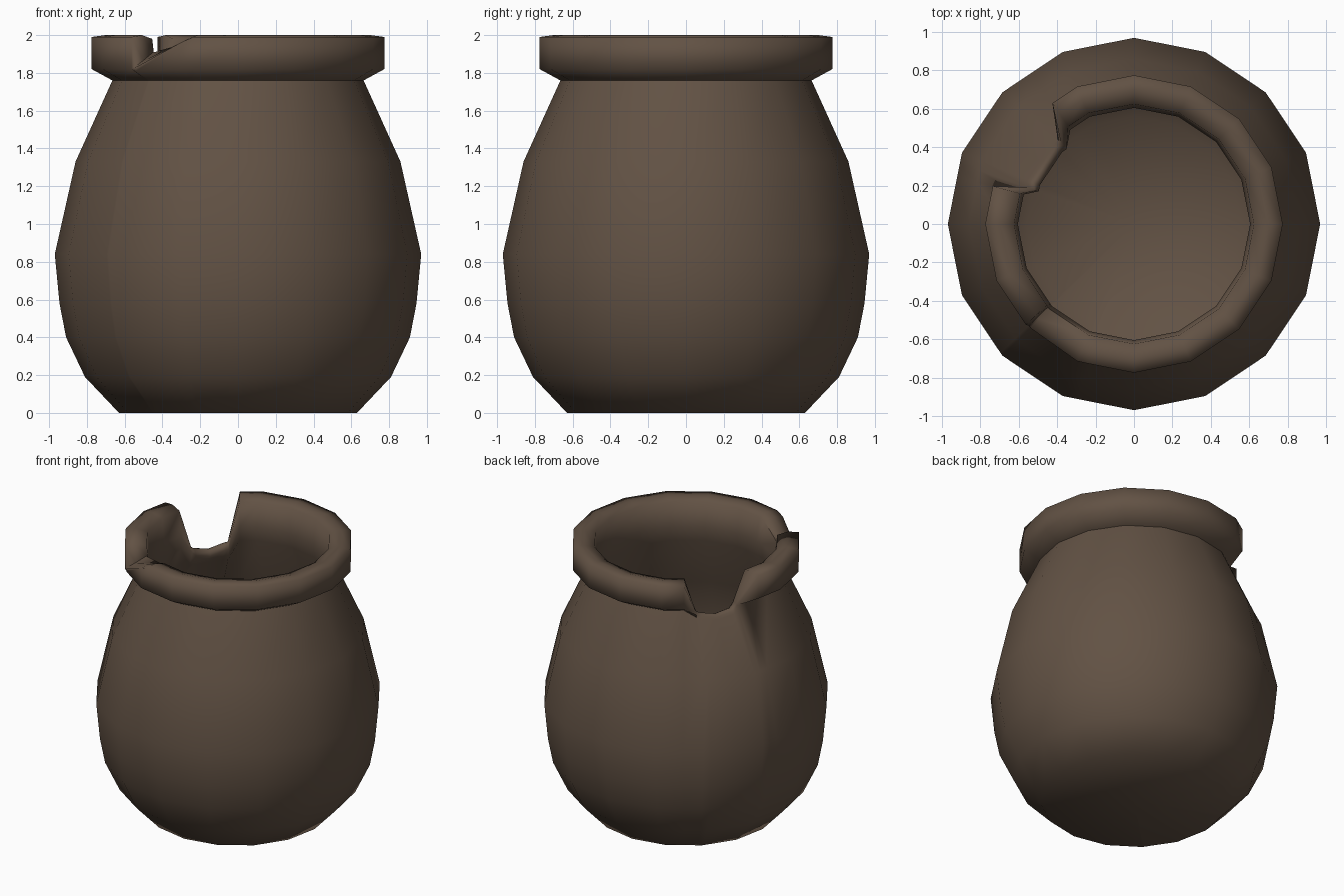
import bpy, bmesh, math

if "Cube" in bpy.data.objects:
    bpy.data.objects.remove(bpy.data.objects["Cube"])

SIDES = 16
STEP = 360 / SIDES

# wall profile (radius, height): base, belly, neck, rim, then down the inside
OUTER = [(0.63, 0), (0.81, 0.19), (0.91, 0.40), (0.945, 0.58), (0.97, 0.84), (0.86, 1.33)]
RIM = [(0.665, 1.76), (0.775, 1.82), (0.775, 1.99), (0.70, 2.0), (0.625, 1.98), (0.605, 1.80)]
INNER = [(0.61, 1.70), (0.79, 1.31), (0.895, 0.84), (0.84, 0.42), (0.56, 0.12)]


def broken(z):
    # rim broken away: the wall ends in a thin rounded lip at height z
    return [(0.60, z - 0.03), (0.59, z - 0.015), (0.575, z - 0.003),
            (0.56, z), (0.54, z - 0.01), (0.53, z - 0.04)]


# chipped rim: top cut low, deeper on the outside
CHIPPED = [(0.665, 1.76), (0.765, 1.81), (0.765, 1.83), (0.70, 1.865), (0.625, 1.91), (0.605, 1.80)]

# columns around the pot: (angle, rim section)
columns = [(i * STEP, RIM) for i in range(SIDES) if i * STEP not in (135, 157.5, 225)]
columns += [(124, RIM), (132, broken(1.71)), (135, broken(1.70)), (146, broken(1.675)),
            (157.5, broken(1.70)), (161, broken(1.73)), (165, RIM)]
columns += [(223, RIM), (224, CHIPPED), (225, CHIPPED), (252, RIM)]
# the chip slopes up from its low end to the full rim
mid = [(a[0] + (b[0] - a[0]) * 0.84, a[1] + (b[1] - a[1]) * 0.84) for a, b in zip(CHIPPED, RIM)]
columns = [(a, mid if a == 247.5 else s) for a, s in columns]
columns.sort(key=lambda c: c[0])


def ring_point(r, z, angle):
    # keep extra columns on the flat sides of the polygon
    off = math.radians(angle % STEP - STEP / 2)
    r *= math.cos(math.radians(STEP / 2)) / math.cos(off)
    a = math.radians(angle)
    return (r * math.cos(a), r * math.sin(a), z)


# loft the pot
bm = bmesh.new()
grid = []
for angle, section in columns:
    inner = list(INNER)
    if section[3][1] < 1.8:
        inner[0] = (0.56, 1.58)
    grid.append([bm.verts.new(ring_point(r, z, angle)) for r, z in OUTER + section + inner])
bottom = bm.verts.new((0, 0, 0))
floor = bm.verts.new((0, 0, 0.08))
for i, col in enumerate(grid):
    nxt = grid[(i + 1) % len(grid)]
    for k in range(len(col) - 1):
        bm.faces.new((col[k], nxt[k], nxt[k + 1], col[k + 1]))
    bm.faces.new((bottom, nxt[0], col[0]))
    bm.faces.new((floor, col[-1], nxt[-1]))
bmesh.ops.remove_doubles(bm, verts=bm.verts, dist=0.0005)
bmesh.ops.recalc_face_normals(bm, faces=bm.faces)

mesh = bpy.data.meshes.new("broken_pot")
bm.to_mesh(mesh)
bm.free()
pot = bpy.data.objects.new("broken_pot", mesh)
bpy.context.collection.objects.link(pot)

clay = bpy.data.materials.new("brown_clay")
clay.diffuse_color = (0.122, 0.084, 0.058, 1)
clay.use_nodes = True
clay.node_tree.nodes["Principled BSDF"].inputs["Base Color"].default_value = clay.diffuse_color
mesh.materials.append(clay)

bpy.context.view_layer.objects.active = pot
pot.select_set(True)
bpy.ops.object.shade_smooth_by_angle(angle=math.radians(84))
